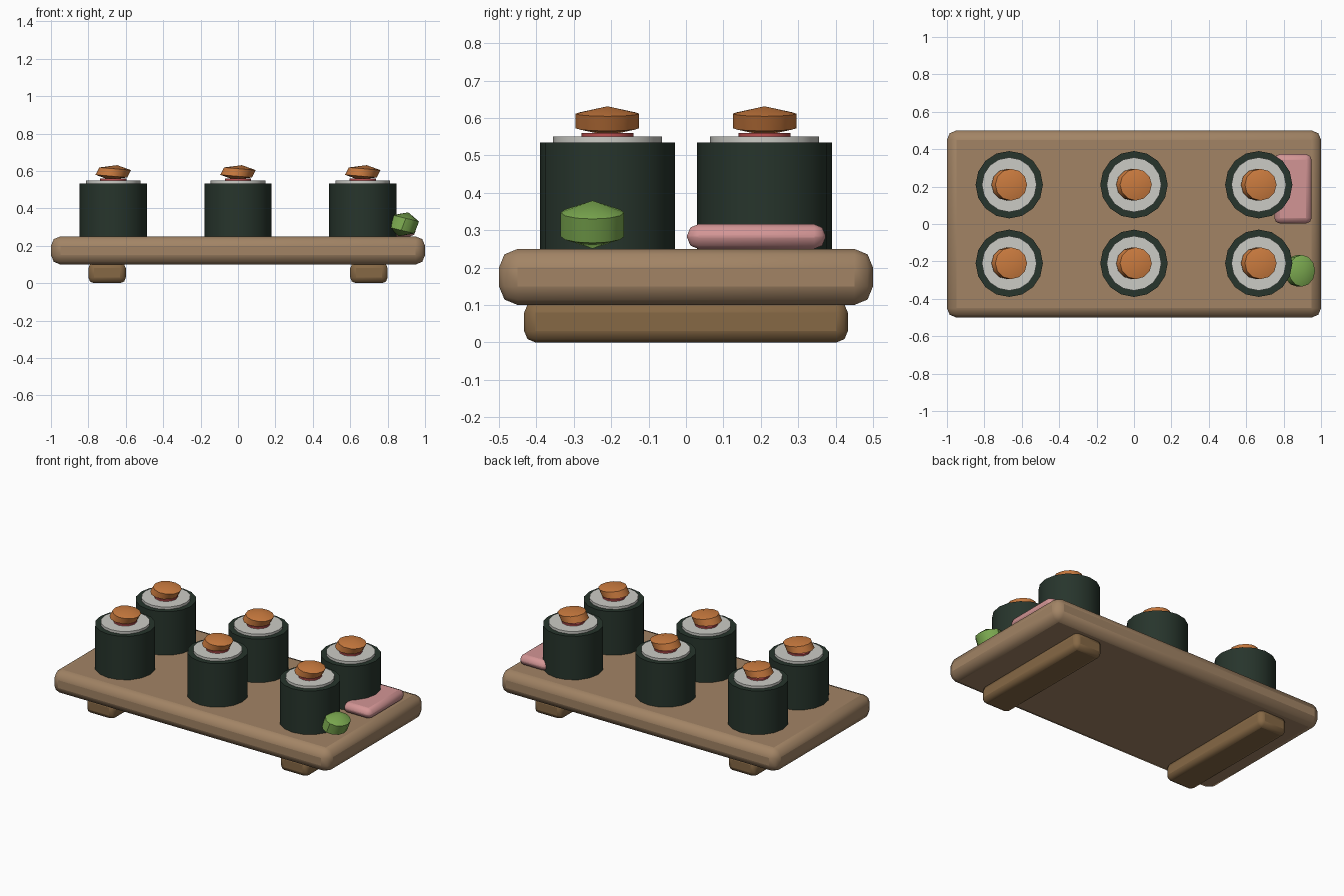
import bpy, math
from mathutils import Matrix, Euler

if "Cube" in bpy.data.objects:
    bpy.data.objects.remove(bpy.data.objects["Cube"])


def mat(name, r, g, b):
    m = bpy.data.materials.new(name)
    m.diffuse_color = (r, g, b, 1)
    m.use_nodes = True
    m.node_tree.nodes["Principled BSDF"].inputs["Base Color"].default_value = m.diffuse_color
    return m


BOARD = mat("board_wood", 0.36, 0.23, 0.13)
FOOT = mat("foot_wood", 0.24, 0.14, 0.06)
NORI = mat("seaweed", 0.02, 0.035, 0.025)
RICE = mat("rice", 0.6, 0.6, 0.56)
RED = mat("filling_red", 0.5, 0.08, 0.08)
ORANGE = mat("roe_orange", 0.6, 0.2, 0.05)
GREEN = mat("wasabi_green", 0.2, 0.4, 0.08)
PINK = mat("ginger_pink", 0.65, 0.3, 0.3)


def finish(ob, name, m):
    ob.name = name
    ob.data.materials.append(m)
    bpy.ops.object.shade_smooth_by_angle(angle=math.radians(35))
    return ob


def block(name, loc, size, bevel, m, tilt=0):
    bpy.ops.mesh.primitive_cube_add(size=1, location=loc)
    ob = bpy.context.object
    ob.data.transform(Matrix.Diagonal((*size, 1)))
    ob.rotation_euler.y = tilt
    mod = ob.modifiers.new("rounded", 'BEVEL')
    mod.width, mod.segments = bevel, 2
    return finish(ob, name, m)


def disc(name, x, y, z0, z1, r, sides, m):
    bpy.ops.mesh.primitive_cylinder_add(vertices=sides, radius=r, depth=z1 - z0,
                                        location=(x, y, (z0 + z1) / 2))
    return finish(bpy.context.object, name, m)


def blob(name, loc, size, tilt, sides, m):
    # low-poly ball, tilted and then squashed
    bpy.ops.mesh.primitive_uv_sphere_add(segments=sides, ring_count=3, radius=1, location=loc)
    ob = bpy.context.object
    ob.data.transform(Matrix.Diagonal((*size, 1)) @ Euler((0, tilt, 0)).to_matrix().to_4x4())
    return finish(ob, name, m)


# serving board and its two feet
block("board", (0, 0, 0.175), (2, 1, 0.15), 0.05, BOARD)
for side, s in (("left", -1), ("right", 1)):
    block(side + "_foot", (0.7 * s, 0, 0.055), (0.2, 0.865, 0.11), 0.03, FOOT)

# six rolls: seaweed wrap, rice, filling and topping
for i, x in enumerate((-0.667, 0, 0.667)):
    for row, y in (("front", -0.21), ("back", 0.21)):
        tag = f"{row}_{i + 1}"
        disc("seaweed_" + tag, x, y, 0.24, 0.534, 0.18, 16, NORI)
        disc("rice_" + tag, x, y, 0.25, 0.55, 0.146, 16, RICE)
        disc("filling_" + tag, x, y, 0.5, 0.56, 0.07, 12, RED)
        blob("topping_" + tag, (x, y, 0.592), (0.1, 0.098, 0.04), 0.21, 12, ORANGE)

# garnishes
blob("wasabi", (0.885, -0.25, 0.315), (0.085, 0.098, 0.067), 0.3, 12, GREEN)
block("ginger", (0.85, 0.188, 0.283), (0.2, 0.37, 0.066), 0.03, PINK)
